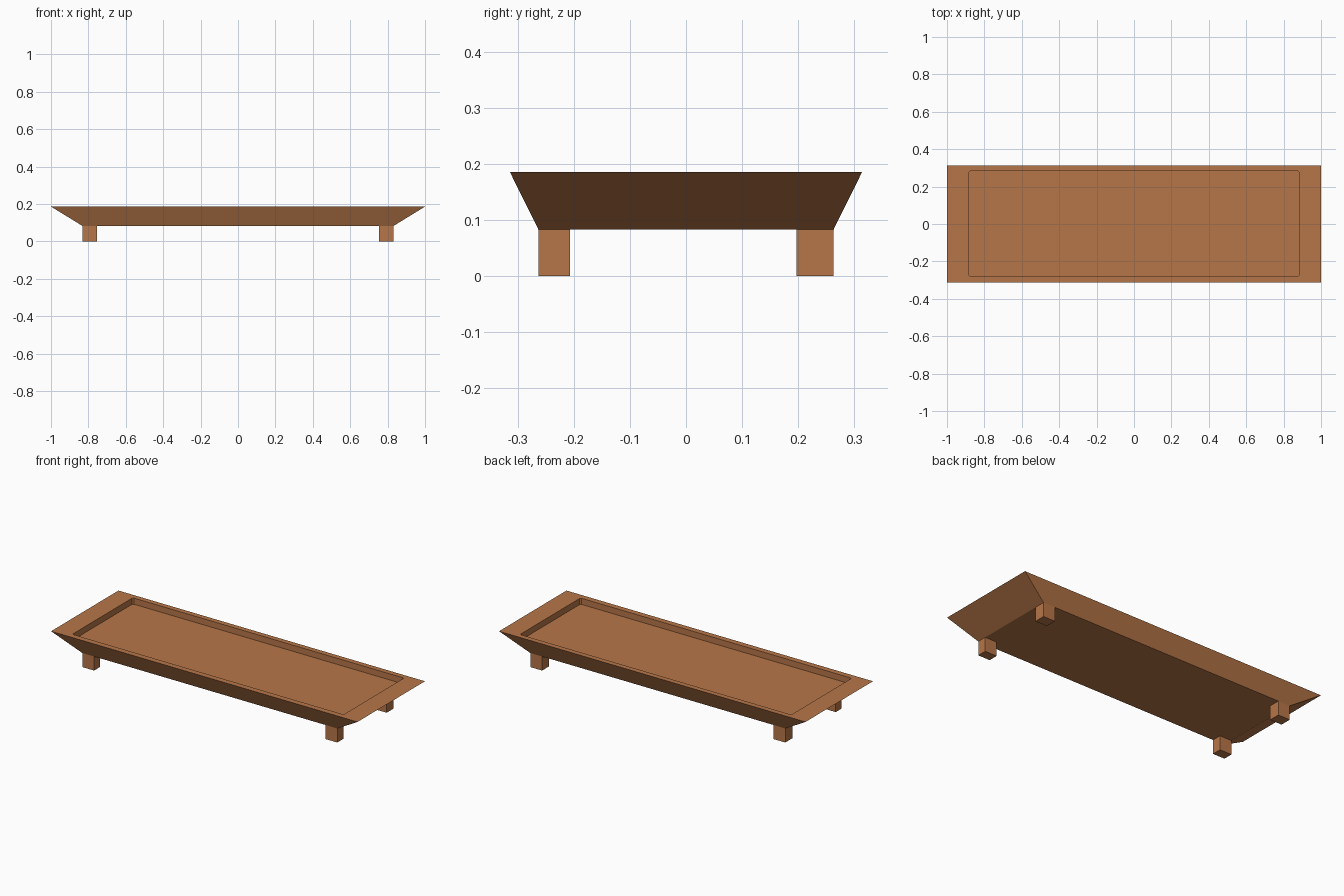
import bpy, bmesh

if "Cube" in bpy.data.objects:
    bpy.data.objects.remove(bpy.data.objects["Cube"])

wood = bpy.data.materials.new("warm_wood")
wood.diffuse_color = (0.47, 0.18, 0.065, 1)
wood.use_nodes = True
wood.node_tree.nodes["Principled BSDF"].inputs["Base Color"].default_value = wood.diffuse_color


def block(name, x0, x1, y0, y1, z0, z1, flare=(1, 1), chamfer=0):
    """Box between bounds; flare scales the top, chamfer cuts the upright edges."""
    bm = bmesh.new()
    bmesh.ops.create_cube(bm, size=1)
    for v in bm.verts:
        top = v.co.z > 0
        sx, sy = flare if top else (1, 1)
        v.co = ((x1 if v.co.x > 0 else x0) * sx,
                (y1 if v.co.y > 0 else y0) * sy,
                z1 if top else z0)
    if chamfer:
        upright = [e for e in bm.edges
                   if abs(e.verts[0].co.z - e.verts[1].co.z) > 0.01]
        bmesh.ops.bevel(bm, geom=upright, offset=chamfer, segments=1, affect='EDGES')
    bmesh.ops.recalc_face_normals(bm, faces=bm.faces)
    me = bpy.data.meshes.new(name)
    bm.to_mesh(me)
    bm.free()
    me.materials.append(wood)
    ob = bpy.data.objects.new(name, me)
    bpy.context.collection.objects.link(ob)
    return ob


# Tray body, flaring outward to the rim
tray = block("tray", -0.832, 0.832, -0.263, 0.263, 0.083, 0.186,
             flare=(1 / 0.832, 0.314 / 0.263))

# Shallow recess in the top
cutter = block("recess_cutter", -0.885, 0.885, -0.28, 0.283, 0.15, 0.3, chamfer=0.008)
cutter.hide_render = True
cutter.hide_set(True)
cut = tray.modifiers.new("recess", 'BOOLEAN')
cut.operation = 'DIFFERENCE'
cut.solver = 'EXACT'
cut.object = cutter

# Four short legs under the corners, the back pair slightly deeper
for side, sx in (("left", -1), ("right", 1)):
    x0, x1 = sorted((sx * 0.755, sx * 0.832))
    block("front_leg_" + side, x0, x1, -0.263, -0.207, 0, 0.083)
    block("back_leg_" + side, x0, x1, 0.197, 0.263, 0, 0.083)
